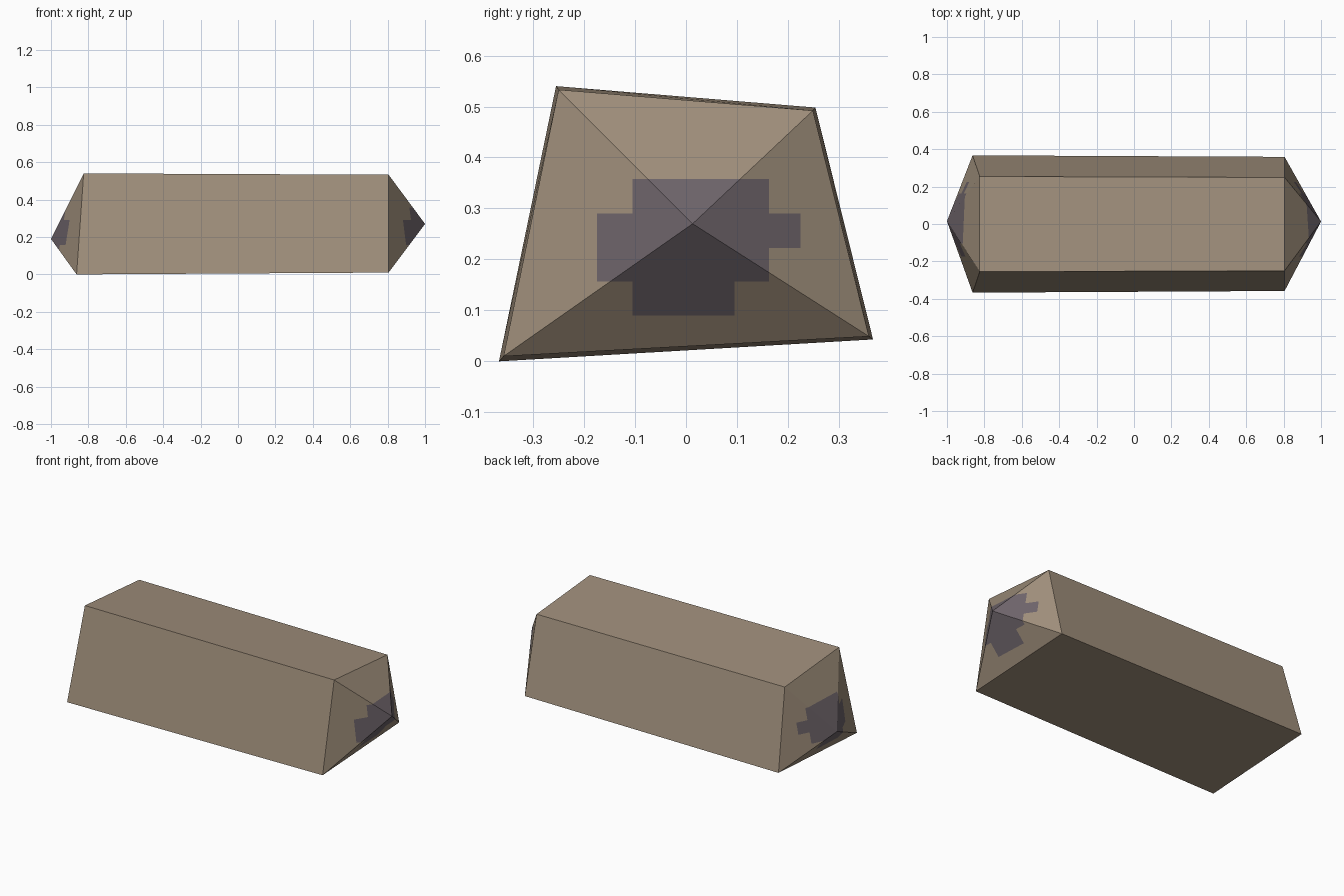
import bpy, bmesh
from mathutils import Vector

if "Cube" in bpy.data.objects:
    bpy.data.objects.remove(bpy.data.objects["Cube"])


def material(name, rgb):
    m = bpy.data.materials.new(name)
    m.diffuse_color = (*rgb, 1)
    m.use_nodes = True
    m.node_tree.nodes["Principled BSDF"].inputs["Base Color"].default_value = m.diffuse_color
    return m


BROWN = material("warm brown", (0.35, 0.275, 0.20))
PATCH = material("dusky purple", (0.156, 0.128, 0.145))

# Skewed end outlines, running bottom front, bottom back, top back, top front
LEFT = [(-0.863, -0.367, 0.0), (-0.863, 0.367, 0.043),
        (-0.825, 0.254, 0.498), (-0.825, -0.255, 0.54)]
RIGHT = [(0.805, -0.358, 0.01), (0.805, 0.359, 0.049),
         (0.805, 0.249, 0.492), (0.805, -0.25, 0.533)]

# Painted patch on each tip: overlapping rectangles (y0, y1, z0, z1)
RECTS = [(-0.105, 0.095, 0.09, 0.358), (-0.175, 0.163, 0.157, 0.29),
         (-0.105, 0.163, 0.157, 0.358), (-0.105, 0.225, 0.222, 0.29)]


def finish(name, bm):
    me = bpy.data.meshes.new(name)
    bm.to_mesh(me)
    bm.free()
    me.materials.append(BROWN)
    me.materials.append(PATCH)
    ob = bpy.data.objects.new(name, me)
    bpy.context.collection.objects.link(ob)


# Long four-sided body, open where the tips join
bm = bmesh.new()
a = [bm.verts.new(p) for p in LEFT]
b = [bm.verts.new(p) for p in RIGHT]
for i in range(4):
    j = (i + 1) % 4
    bm.faces.new((a[j], b[j], b[i], a[i]))
# every side faces away from the long axis
for f in bm.faces:
    f.normal_update()
    if f.normal.dot(f.calc_center_median() - Vector((0, 0, 0.27))) < 0:
        f.normal_flip()
finish("body", bm)


# Pyramid tip, cut along the patch outline
def tip(name, ring, apex):
    bm = bmesh.new()
    vs = [bm.verts.new(p) for p in ring]
    top = bm.verts.new(apex)
    for i in range(4):
        bm.faces.new((vs[i], vs[(i + 1) % 4], top))
    for f in bm.faces:
        f.normal_update()
        if f.normal.x * apex[0] < 0:
            f.normal_flip()
    cuts = {(1, v) for r in RECTS for v in r[:2]} | {(2, v) for r in RECTS for v in r[2:]}
    for axis, v in sorted(cuts):
        co, no = Vector((0, 0, 0)), Vector((0, 0, 0))
        co[axis], no[axis] = v, 1
        bmesh.ops.bisect_plane(bm, geom=bm.verts[:] + bm.edges[:] + bm.faces[:],
                               plane_co=co, plane_no=no)
    for f in bm.faces:
        c = f.calc_center_median()
        f.material_index = int(any(r[0] < c.y < r[1] and r[2] < c.z < r[3] for r in RECTS))
    # merge flat pieces of the same colour
    bmesh.ops.dissolve_limit(bm, angle_limit=0.01, verts=bm.verts[:],
                             edges=bm.edges[:], delimit={'MATERIAL'})
    finish(name, bm)


tip("left_tip", LEFT, (-1, 0.015, 0.19))
tip("right_tip", RIGHT, (1, 0.013, 0.27))
